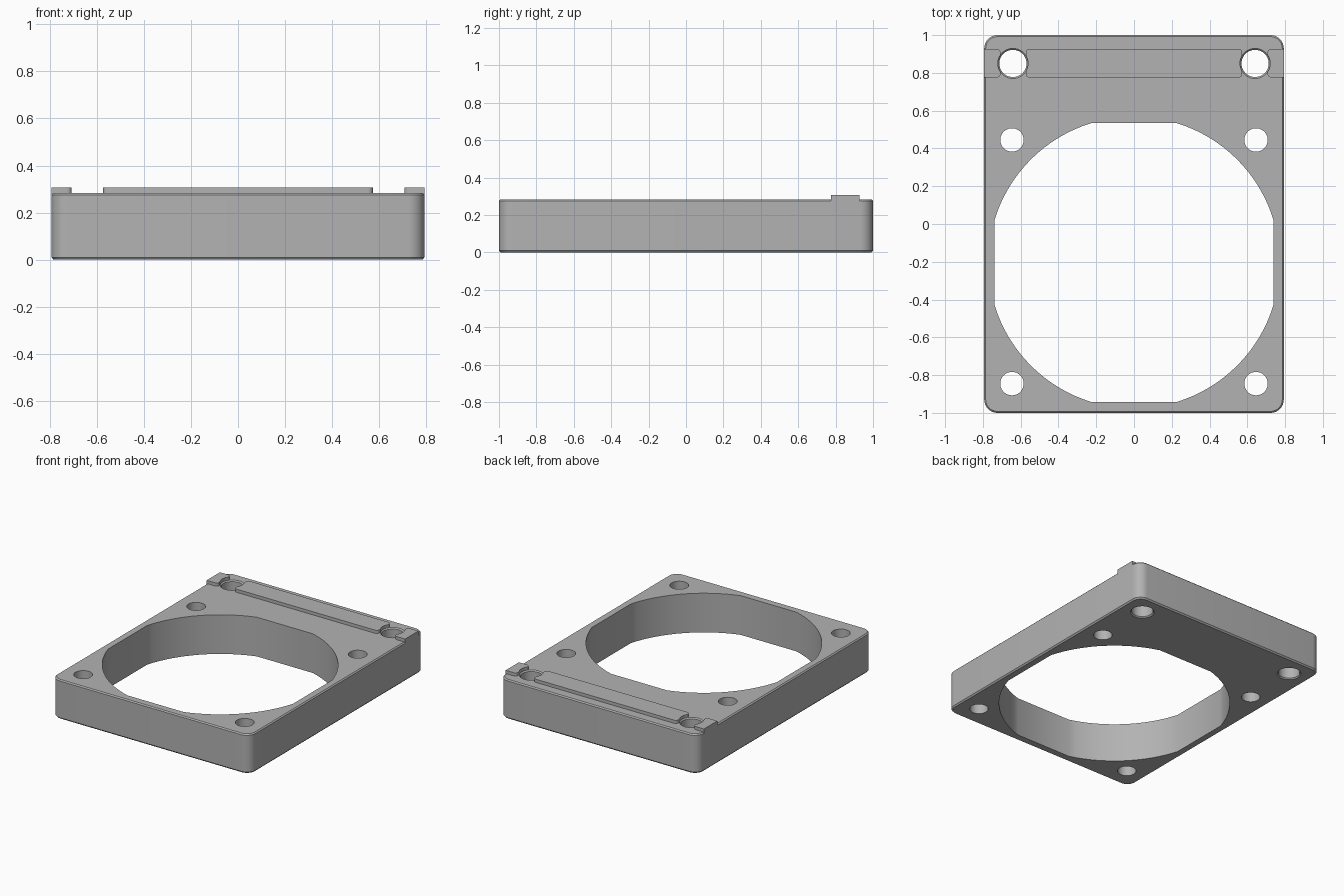
import bpy, bmesh, math
from math import pi, cos, sin

if "Cube" in bpy.data.objects:
    bpy.data.objects.remove(bpy.data.objects["Cube"], do_unlink=True)

HALF_X, HALF_Y, TOP = 0.793, 1.0, 0.283

grey = bpy.data.materials.new("plain grey")
grey.use_nodes = True
grey.diffuse_color = (0.45, 0.45, 0.45, 1)
grey.node_tree.nodes["Principled BSDF"].inputs["Base Color"].default_value = (0.45, 0.45, 0.45, 1)


def loft(name, layers):
    """Closed solid through stacked outlines, given as (z, points)."""
    bm = bmesh.new()
    rings = [[bm.verts.new((x, y, z)) for x, y in pts] for z, pts in layers]
    for low, high in zip(rings, rings[1:]):
        n = len(low)
        for i in range(n):
            j = (i + 1) % n
            bm.faces.new((low[i], low[j], high[j], high[i]))
    bm.faces.new(rings[0][::-1])
    bm.faces.new(rings[-1])
    bmesh.ops.recalc_face_normals(bm, faces=bm.faces)
    mesh = bpy.data.meshes.new(name)
    bm.to_mesh(mesh)
    bm.free()
    mesh.materials.append(grey)
    obj = bpy.data.objects.new(name, mesh)
    bpy.context.collection.objects.link(obj)
    return obj


def rounded_rect(x0, x1, y0, y1, r_left, r_right, steps=8):
    pts = []
    for sx, sy, start in ((1, 1, 0), (-1, 1, 1), (-1, -1, 2), (1, -1, 3)):
        r = r_right if sx > 0 else r_left
        cx = x1 - r if sx > 0 else x0 + r
        cy = y1 - r if sy > 0 else y0 + r
        if r == 0:
            pts.append((cx, cy))
            continue
        for i in range(steps + 1):
            a = (start + i / steps) * pi / 2
            pts.append((cx + r * cos(a), cy + r * sin(a)))
    return pts


def circle(x, y, r, n=40):
    return [(x + r * cos(2 * pi * i / n), y + r * sin(2 * pi * i / n)) for i in range(n)]


def cut(target, cutters):
    for cutter in cutters:
        mod = target.modifiers.new(cutter.name, "BOOLEAN")
        mod.operation, mod.solver, mod.object = "DIFFERENCE", "EXACT", cutter
    graph = bpy.context.evaluated_depsgraph_get()
    mesh = bpy.data.meshes.new_from_object(target.evaluated_get(graph))
    target.modifiers.clear()
    target.data = mesh


def plate_outline(inset):
    return rounded_rect(-HALF_X + inset, HALF_X - inset, -HALF_Y + inset, HALF_Y - inset,
                        0.07 - inset, 0.07 - inset)


# Plate with chamfered rims
plate = loft("frame_plate", [(0, plate_outline(0.009)), (0.01, plate_outline(0)),
                             (TOP - 0.008, plate_outline(0)), (TOP, plate_outline(0.008))])

# Large round opening, trimmed flat on four sides
radius, flat, centre_y = 0.772, 0.739, -0.204
edge = math.acos(flat / radius)
opening = []
for quarter in range(4):
    for i in range(17):
        a = quarter * pi / 2 + edge + (pi / 2 - 2 * edge) * i / 16
        opening.append((radius * cos(a), centre_y + radius * sin(a)))
opening_cutter = loft("opening_cutter", [(-0.1, opening), (0.5, opening)])

# Four plain screw holes and two chamfered mounting holes
screw_cutters, mount_cutters = [], []
for sx in (-1, 1):
    for y in (-0.845, 0.445):
        ring = circle(sx * 0.646, y, 0.062)
        screw_cutters.append(loft("screw_hole_cutter", [(-0.1, ring), (0.5, ring)]))
    wide, narrow = circle(sx * 0.641, 0.85, 0.08), circle(sx * 0.641, 0.85, 0.072)
    mount_cutters.append(loft("mount_hole_cutter", [
        (-0.1, wide), (0, wide), (0.008, narrow), (TOP - 0.008, narrow), (TOP, wide), (0.5, wide)]))

# Raised rail in three pieces, notched around the mounting holes
parts = [plate]
for name, x0, x1, rl, rr in (("rail_middle", -0.573, 0.573, 0.02, 0.02),
                             ("rail_end_right", -HALF_X, -0.707, 0, 0.02),
                             ("rail_end_left", 0.707, HALF_X, 0.02, 0)):
    outline = rounded_rect(x0, x1, 0.775, 0.927, rl, rr, 5)
    rail = loft(name, [(TOP - 0.008, outline), (0.306, outline)])
    cut(rail, mount_cutters)
    parts.append(rail)

cut(plate, [opening_cutter] + screw_cutters + mount_cutters)

for cutter in [opening_cutter] + screw_cutters + mount_cutters:
    bpy.data.objects.remove(cutter, do_unlink=True)

# Smooth curved walls, crisp edges
bpy.ops.object.select_all(action="DESELECT")
for obj in parts:
    obj.select_set(True)
bpy.context.view_layer.objects.active = plate
bpy.ops.object.shade_smooth_by_angle(angle=math.radians(30))
